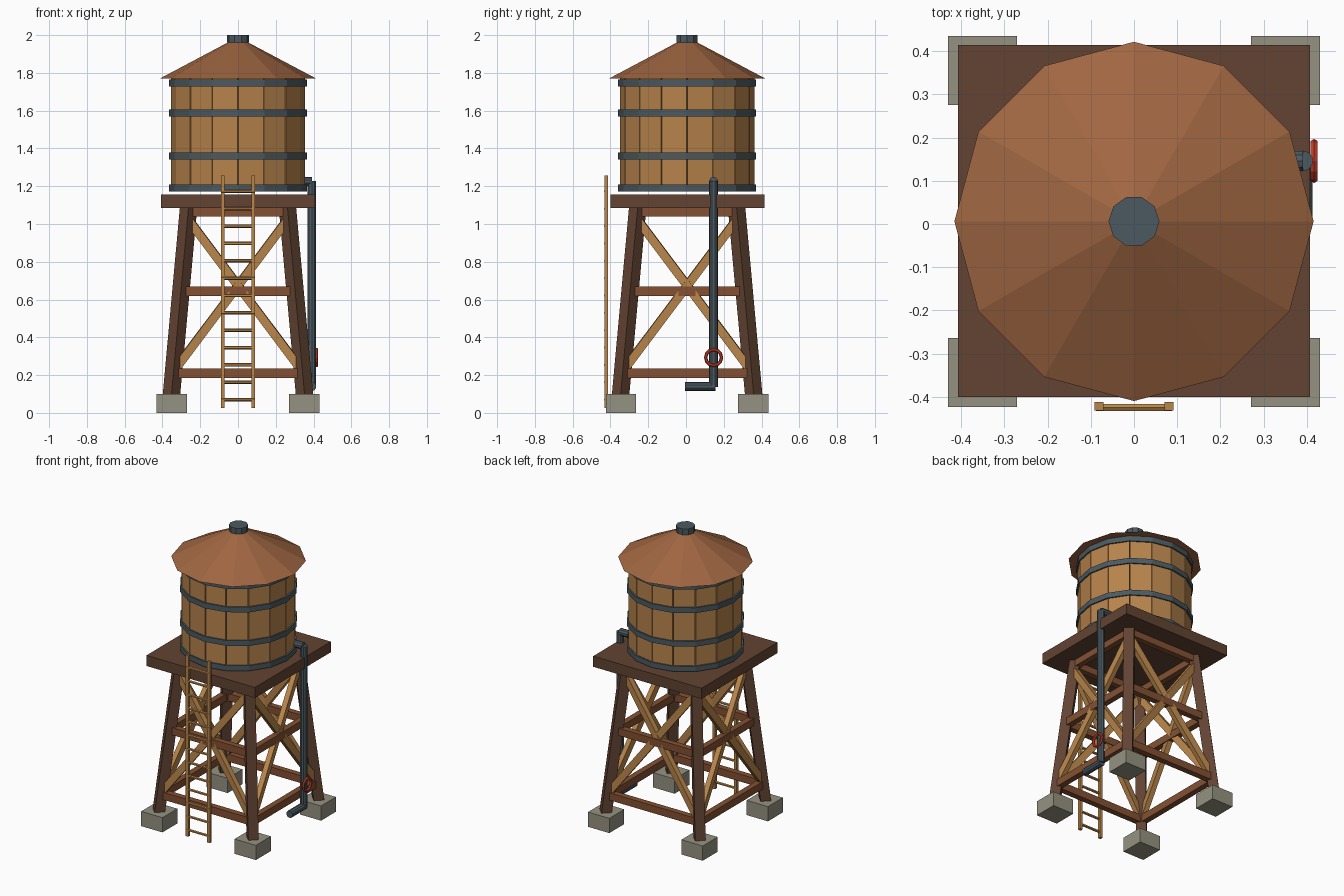
import bpy, math
from math import pi, sin, cos
from mathutils import Vector, Matrix

if "Cube" in bpy.data.objects:
    bpy.data.objects.remove(bpy.data.objects["Cube"])

Y0 = 0.006  # tower axis offset in y, because the ladder sticks out at the front


def mat(name, *rgb):
    """Material from display (sRGB) colour values."""
    m = bpy.data.materials.new(name)
    m.diffuse_color = (*[c ** 2.2 for c in rgb], 1)
    m.use_nodes = True
    m.node_tree.nodes["Principled BSDF"].inputs["Base Color"].default_value = m.diffuse_color
    return m


DARK = mat("dark_timber", 0.385, 0.27, 0.21)
RUST = mat("girt_timber", 0.51, 0.32, 0.21)
TAN = mat("brace_timber", 0.72, 0.52, 0.30)
STAVE = mat("stave_timber", 0.71, 0.51, 0.30)
GAP = mat("stave_gap", 0.35, 0.24, 0.15)
ROOF = mat("roof_shingle", 0.62, 0.40, 0.265)
METAL = mat("iron", 0.30, 0.355, 0.38)
STONE = mat("footing_stone", 0.58, 0.57, 0.50)
RED = mat("valve_red", 0.78, 0.25, 0.18)


def finish(name, m):
    o = bpy.context.object
    o.name = name
    o.data.materials.append(m)
    return o


def box(name, c, size, m, rot=None):
    bpy.ops.mesh.primitive_cube_add(size=1)
    o = finish(name, m)
    r = rot.to_matrix().to_4x4() if rot else Matrix()
    o.data.transform(Matrix.Translation(c) @ r @ Matrix.Diagonal((*size, 1)))
    return o


def beam(name, a, b, w, h, m):
    """Square timber from a to b, w sideways and h upward."""
    a, b = Vector(a), Vector(b)
    d = b - a
    return box(name, (a + b) / 2, (w, h, d.length), m, d.to_track_quat('Z', 'Y'))


def frustum(name, n, r1, r2, z0, z1, m):
    """Upright n-sided solid on the tower axis with a corner on +x."""
    bpy.ops.mesh.primitive_cone_add(vertices=n, radius1=r1, radius2=r2, depth=z1 - z0)
    o = finish(name, m)
    co = o.data.vertices[0].co
    o.data.transform(Matrix.Translation((0, Y0, (z0 + z1) / 2))
                     @ Matrix.Rotation(-math.atan2(co.y, co.x), 4, 'Z'))
    return o


def rod(name, a, b, r, n, m):
    a, b = Vector(a), Vector(b)
    d = b - a
    bpy.ops.mesh.primitive_cylinder_add(vertices=n, radius=r, depth=d.length)
    o = finish(name, m)
    o.data.transform(Matrix.Translation((a + b) / 2)
                     @ d.to_track_quat('Z', 'Y').to_matrix().to_4x4())
    return o


def leg_off(z):
    """Distance of the leg centre line from the axis at height z."""
    return 0.352 - 0.0914 * (z - 0.1)


# footings and splayed legs
for sx in (-1, 1):
    for sy in (-1, 1):
        box("footing", (sx * 0.351, Y0 + sy * 0.35, 0.05), (0.16, 0.16, 0.1), STONE)
        p = [(sx * leg_off(z), Y0 + sy * leg_off(z), z) for z in (0.08, 1.1)]
        beam("leg", *p, 0.065, 0.065, DARK)

# girts and cross braces on all four sides
for k in range(4):
    def corner(s, z):
        d = leg_off(z)
        v = Matrix.Rotation(k * pi / 2, 3, 'Z') @ Vector((s * d, -d, z))
        return v + Vector((0, Y0, 0))
    for z in (0.21, 0.645, 1.065):
        beam("girt", corner(-1, z), corner(1, z), 0.04, 0.05, RUST)
    for s in (-1, 1):
        beam("brace", corner(s, 0.22), corner(-s, 1.03), 0.034, 0.045, TAN)

# deck
box("deck", (0, Y0 + 0.001, 1.121), (0.815, 0.815, 0.072), DARK)

# tank: dark core, sixteen staves, four iron hoops
frustum("tank_core", 16, 0.337, 0.337, 1.172, 1.77, GAP)
for i in range(16):
    a = (i + 0.5) * pi / 8
    r = 0.334
    box("stave", (r * cos(a), Y0 + r * sin(a), 1.471), (0.03, 0.134, 0.598), STAVE,
        Matrix.Rotation(a, 3, 'Z').to_quaternion())
for z in (1.19, 1.36, 1.588, 1.747):
    frustum("hoop", 16, 0.365, 0.365, z - 0.018, z + 0.018, METAL)

# roof and vent cap
frustum("roof", 12, 0.416, 0.05, 1.769, 1.963, ROOF)
frustum("vent_cap", 10, 0.059, 0.059, 1.96, 2.0, METAL)

# ladder
for s in (-1, 1):
    box("ladder_rail", (s * 0.081, -0.422, 0.642), (0.02, 0.02, 1.23), TAN)
for i in range(13):
    z = 0.07 + i * 0.0919
    rod("ladder_rung", (-0.088, -0.425, z), (0.088, -0.425, z), 0.009, 6, TAN)

# drain pipe with outlet and valve wheel
PX, PY = 0.391, 0.146
rod("pipe_inlet", (0.32, PY, 1.225), (PX, PY, 1.225), 0.024, 10, METAL)
rod("pipe_down", (PX, PY, 0.138), (PX, PY, 1.228), 0.024, 10, METAL)
rod("pipe_outlet", (PX, PY + 0.01, 0.14), (PX, -0.006, 0.14), 0.024, 10, METAL)
bpy.ops.mesh.primitive_torus_add(major_segments=12, minor_segments=6,
                                 major_radius=0.042, minor_radius=0.009)
wheel = finish("valve_wheel", RED)
wheel.data.transform(Matrix.Translation((0.417, PY, 0.293)) @ Matrix.Rotation(pi / 2, 4, 'Y'))
